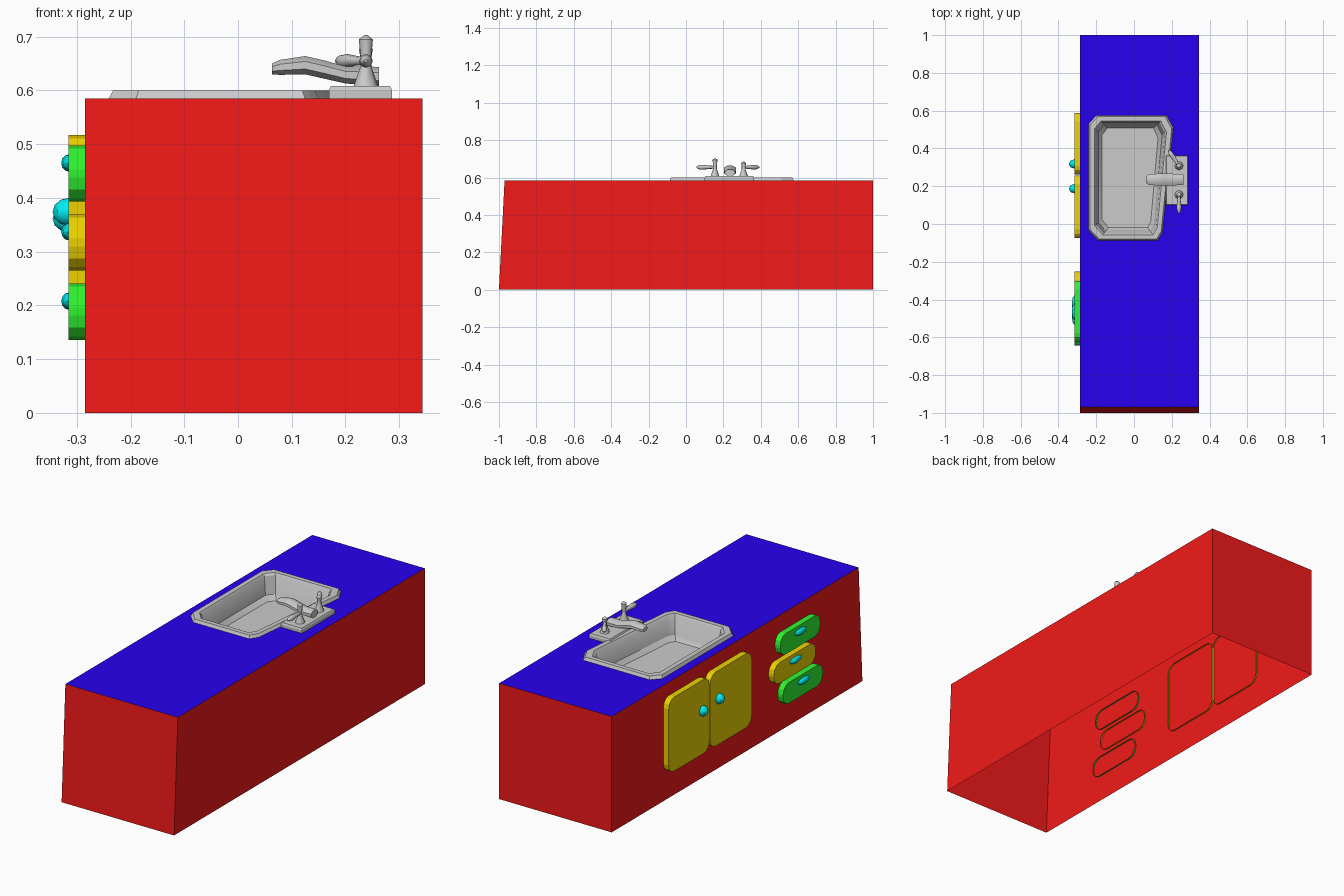
import bpy, bmesh
from math import sin, cos, pi, radians
from mathutils import Vector, Matrix

if "Cube" in bpy.data.objects:
    bpy.data.objects.remove(bpy.data.objects["Cube"])


def material(name, rgb):
    m = bpy.data.materials.new(name)
    m.diffuse_color = (*rgb, 1)
    m.use_nodes = True
    m.node_tree.nodes["Principled BSDF"].inputs["Base Color"].default_value = m.diffuse_color
    return m


RED = material("red", (0.9, 0.01, 0.01))
BLUE = material("blue", (0.02, 0.0, 0.85))
YELLOW = material("yellow", (0.85, 0.65, 0.0))
GREEN = material("green", (0.03, 0.9, 0.03))
CYAN = material("cyan", (0.0, 0.85, 0.9))


def finish(name, bm, mat=None, smooth=None):
    me = bpy.data.meshes.new(name)
    bm.to_mesh(me)
    bm.free()
    ob = bpy.data.objects.new(name, me)
    bpy.context.collection.objects.link(ob)
    if mat:
        me.materials.append(mat)
    if smooth:
        bpy.ops.object.select_all(action='DESELECT')
        ob.select_set(True)
        bpy.context.view_layer.objects.active = ob
        bpy.ops.object.shade_smooth_by_angle(angle=radians(smooth))
    return ob


def loft(name, loops, mat=None, smooth=None, cap_start=False, cap_end=True, recalc=True):
    """Skin a list of closed loops that have equal point counts."""
    bm = bmesh.new()
    rings = [[bm.verts.new(p) for p in loop] for loop in loops]
    n = len(rings[0])
    for a, b in zip(rings, rings[1:]):
        for i in range(n):
            j = (i + 1) % n
            bm.faces.new((a[i], a[j], b[j], b[i]))
    if cap_start:
        bm.faces.new(rings[0][::-1])
    if cap_end:
        bm.faces.new(rings[-1])
    if recalc:
        bmesh.ops.recalc_face_normals(bm, faces=bm.faces)
    return finish(name, bm, mat, smooth)


def lathe(name, profile, base, axis, sides=8, smooth=50):
    """Turn (radius, distance) points around an axis through base."""
    rot = Vector((0, 0, 1)).rotation_difference(Vector(axis)).to_matrix()
    loops = [[Vector(base) + rot @ Vector((r * cos(2 * pi * i / sides), r * sin(2 * pi * i / sides), h))
              for i in range(sides)] for r, h in profile]
    return loft(name, loops, None, smooth, True, True)


# Cabinet walls: open underneath, front end leaning slightly
X0, X1, H = -0.285, 0.343, 0.585
floor = [(X0, -1, 0), (X1, -1, 0), (X1, 1, 0), (X0, 1, 0)]
top = [(X0, -0.97, H), (X1, -0.97, H), (X1, 1, H), (X0, 1, H)]
loft("cabinet_walls", [floor, top], RED, cap_end=False, recalc=False)

# Basin outline, wider at the back
OUTLINE = [(-0.19, -0.087), (0.125, -0.087), (0.15, -0.045), (0.208, 0.51),
           (0.172, 0.575), (-0.2, 0.575), (-0.24, 0.53), (-0.24, -0.035)]


def basin_loop(inset, z):
    cx, cy, hx, hy = -0.03, 0.244, 0.2, 0.331
    return [(cx + (x - cx) * (1 - inset / hx), cy + (y - cy) * (1 - inset / hy), z) for x, y in OUTLINE]


# Countertop with the basin opening
bm = bmesh.new()
for loop in (top, basin_loop(0.025, H)):
    vs = [bm.verts.new(p) for p in loop]
    for i in range(len(vs)):
        bm.edges.new((vs[i], vs[(i + 1) % len(vs)]))
bmesh.ops.triangle_fill(bm, use_beauty=True, use_dissolve=False, edges=bm.edges[:], normal=(0, 0, 1))
for f in bm.faces:
    f.normal_update()
    if f.normal.z < 0:
        f.normal_flip()
finish("countertop", bm, BLUE)

# Sink basin with raised rim
loft("sink_basin", [basin_loop(*s) for s in
                    ((0, H), (0.007, 0.6), (0.03, 0.6), (0.037, 0.59), (0.05, 0.503), (0.068, 0.48))],
     None, 30, recalc=False)


# Doors and drawer fronts: rounded shells pushed through the wall
def panel(name, y0, y1, z0, z1, r, mat, segs=3):
    pts = []
    for k, (cy, cz) in enumerate(((y1 - r, z1 - r), (y0 + r, z1 - r), (y0 + r, z0 + r), (y1 - r, z0 + r))):
        for s in range(segs + 1):
            a = (k + s / segs) * pi / 2
            pts.append((cy + r * cos(a), cz + r * sin(a)))
    loft(name, [[(x, y, z) for y, z in pts] for x in (-0.278, -0.315)], mat)


def pull(name, y, z, rx, ry, rz):
    bm = bmesh.new()
    bmesh.ops.create_uvsphere(bm, u_segments=8, v_segments=6, radius=1,
                              matrix=Matrix.Translation((-0.315, y, z)) @ Matrix.Diagonal((rx, ry, rz, 1)))
    finish(name, bm, CYAN, 40)


for name, y0, y1, ky, kz in (("back", 0.263, 0.588, 0.318, 0.362), ("front", -0.075, 0.257, 0.187, 0.374)):
    panel(name + "_door", y0, y1, 0.143, 0.517, 0.045, YELLOW)
    pull(name + "_door_knob", ky, kz, 0.03, 0.025, 0.026)

for name, y0, y1, z0, mat, py in (("upper", -0.302, -0.622, 0.393, GREEN, -0.464),
                                  ("middle", -0.252, -0.585, 0.265, YELLOW, -0.424),
                                  ("lower", -0.325, -0.642, 0.136, GREEN, -0.488)):
    panel(name + "_drawer", y1, y0, z0, z0 + 0.105, 0.045, mat)
    pull(name + "_drawer_pull", py, z0 + 0.072, 0.014, 0.047, 0.016)


# Faucet base plate with chamfered top
def plate(i, z):
    return [(0.169 + i, 0.1 + i, z), (0.287 - i, 0.1 + i, z), (0.287 - i, 0.363 - i, z), (0.169 + i, 0.363 - i, z)]


loft("faucet_base", [plate(0, H), plate(0, 0.6), plate(0.004, 0.608)])

# Spout: oval sections (x, centre z, half width, half height)
SPOUT = [(0.063, 0.64, 0.018, 0.01), (0.078, 0.643, 0.03, 0.014), (0.125, 0.647, 0.034, 0.017),
         (0.16, 0.639, 0.034, 0.017), (0.2, 0.629, 0.034, 0.016), (0.262, 0.626, 0.03, 0.018)]
loft("spout", [[(x, 0.235 + w * cos(i * pi / 4 + pi / 8), z + h * sin(i * pi / 4 + pi / 8) * 1.08)
                for i in range(8)] for x, z, w, h in SPOUT], None, 40, True)

# Tap handles: tapered post, cap and side lever
for name, y, tip, lever in (("front_tap", 0.155, 0.703, (0, -1, 0)), ("back_tap", 0.308, 0.685, (-0.55, 0.83, 0))):
    lathe(name + "_post", [(0.024, 0.605), (0.01, 0.645), (0.01, 0.66), (0.013, tip - 0.008), (0.003, tip)],
          (0.238, y, 0), (0, 0, 1))
    lathe(name + "_lever", [(0.007, 0), (0.009, 0.03), (0.013, 0.065), (0.011, 0.085), (0.003, 0.1)],
          (0.238, y, 0.655), lever)
